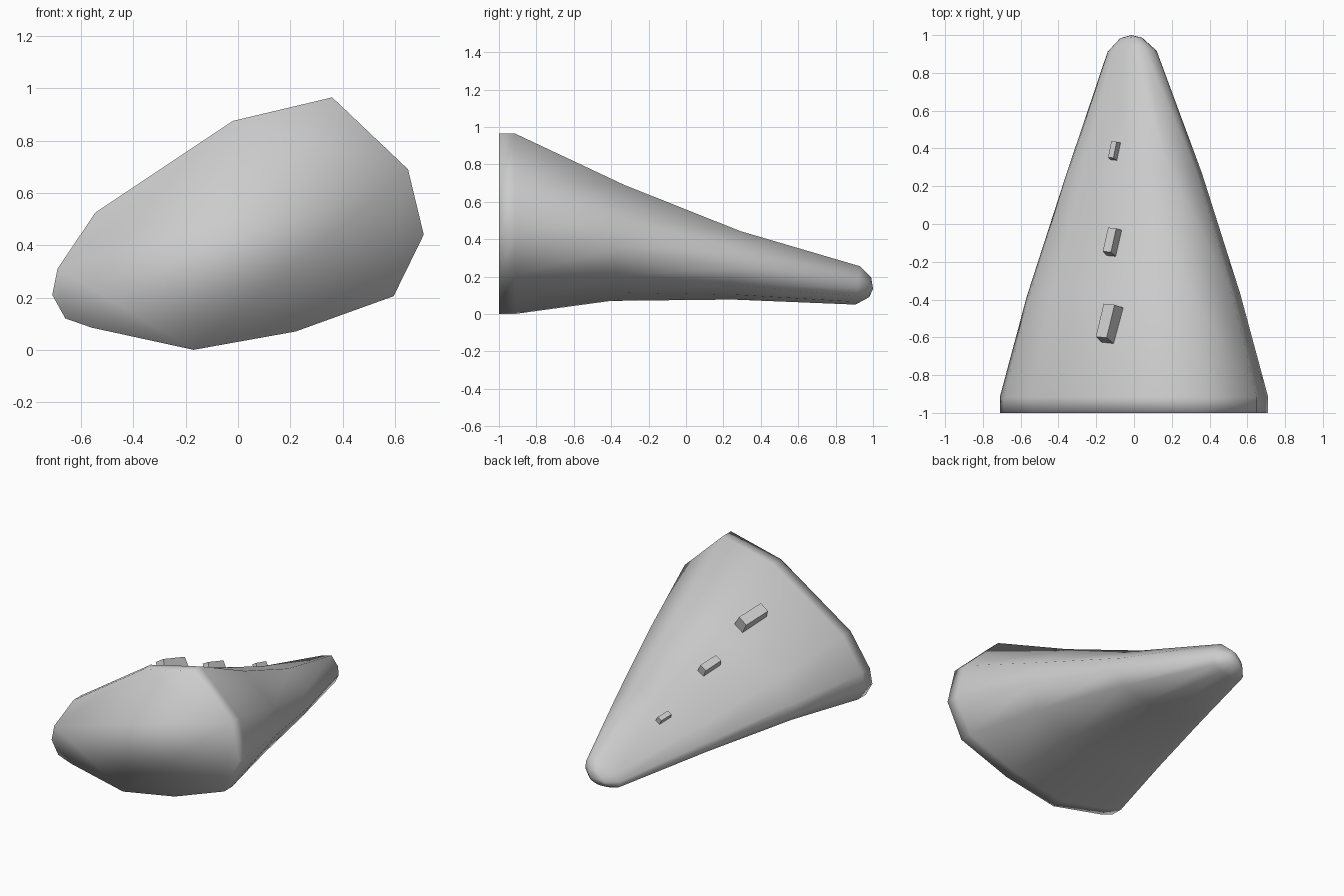
import bpy, bmesh
from mathutils import Vector, Matrix
from mathutils.bvhtree import BVHTree

if "Cube" in bpy.data.objects:
    bpy.data.objects.remove(bpy.data.objects["Cube"])

# Twelve-sided lopsided cross-section (x, z), read from the front
PROFILE = [(-0.71, 0.21), (-0.66, 0.12), (-0.56, 0.085), (-0.17, 0.0),
           (0.22, 0.07), (0.595, 0.205), (0.71, 0.44), (0.65, 0.69),
           (0.36, 0.965), (-0.02, 0.875), (-0.545, 0.525), (-0.69, 0.31)]

# Stations along the body: y, y lean, x centre, half width, z low, z high
STATIONS = [(-1.0, 0.0, 0.0, 0.71, 0.0, 0.965),
            (-0.915, 0.0, 0.0, 0.71, 0.0, 0.965),
            (-0.365, 0.07, -0.003, 0.565, 0.07, 0.69),
            (0.27, 0.04, 0.0, 0.36, 0.077, 0.443),
            (0.918, 0.025, -0.01, 0.13, 0.05, 0.255),
            (0.985, 0.01, -0.015, 0.06, 0.09, 0.195)]


def make_object(name, bm):
    bmesh.ops.recalc_face_normals(bm, faces=bm.faces[:])
    mesh = bpy.data.meshes.new(name)
    bm.to_mesh(mesh)
    obj = bpy.data.objects.new(name, mesh)
    bpy.context.collection.objects.link(obj)
    return obj


# Tapered body, lofted through the stations
bm = bmesh.new()
rings = []
for y, lean, cx, half, low, high in STATIONS:
    ring = []
    for px, pz in PROFILE:
        t = pz / 0.965
        ring.append(bm.verts.new((cx + px / 0.71 * half,
                                  y + lean * (t - 0.5),
                                  low + t * (high - low))))
    rings.append(ring)
n = len(PROFILE)
for a, b in zip(rings, rings[1:]):
    for i in range(n):
        j = (i + 1) % n
        bm.faces.new((a[i], a[j], b[j], b[i]))
bm.faces.new(rings[0])
# Rounded tip
tip = bm.verts.new((-0.015, 1.0, 0.135))
for i in range(n):
    bm.faces.new((rings[-1][i], rings[-1][(i + 1) % n], tip))
bmesh.ops.recalc_face_normals(bm, faces=bm.faces[:])
surface = BVHTree.FromBMesh(bm)
body = make_object("tapered_body", bm)
body.data.shade_smooth()
bm.free()


# Ridge blocks standing on the upper surface
def ridge_block(name, x, y, size):
    hit, normal, _, _ = surface.ray_cast(Vector((x, y, 3)), Vector((0, 0, -1)))
    if normal.z < 0:
        normal = -normal
    along = Vector((0.09, 1, 0))
    along = (along - normal * along.dot(normal)).normalized()
    side = along.cross(normal)
    bm = bmesh.new()
    bmesh.ops.create_cube(bm, size=1)
    for v in bm.verts:
        shrink = 0.92 if v.co.z > 0 else 1.05
        v.co.x *= 0.075 * shrink * size
        v.co.y *= 0.2 * shrink * size
        v.co.z = (0.075 if v.co.z > 0 else -0.03) * size
    basis = Matrix((side, along, normal)).transposed().to_4x4()
    bm.transform(Matrix.Translation(hit) @ basis)
    make_object(name, bm)
    bm.free()


for k, (x, y, size) in enumerate([(-0.115, -0.535, 1.0),
                                  (-0.105, -0.1, 0.72),
                                  (-0.097, 0.385, 0.48)]):
    ridge_block(f"ridge_block_{k + 1}", x, y, size)
